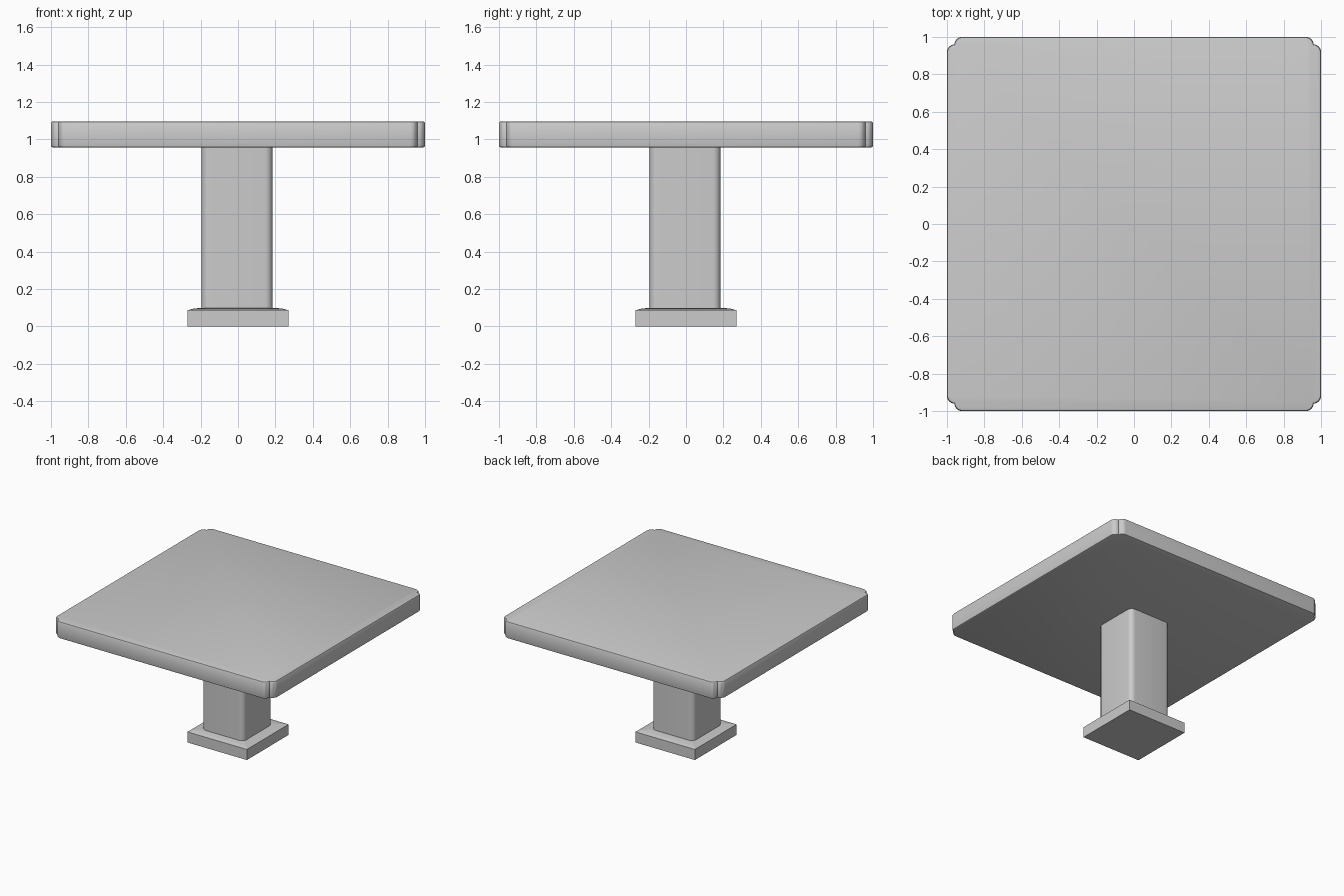
import bpy, bmesh
from math import sin, cos, pi, radians

if "Cube" in bpy.data.objects:
    bpy.data.objects.remove(bpy.data.objects["Cube"])


def arc(cx, cy, r, n=6):
    return [(cx + r * cos(pi / 2 * i / n), cy + r * sin(pi / 2 * i / n)) for i in range(n + 1)]


def block(name, corner, levels, offset=(0, 0), smooth=True):
    """Stack rings (inset, z); the corner points are repeated in four quadrants."""
    bm = bmesh.new()
    rings = []
    for inset, z in levels:
        ring = []
        pts = [(x - inset, y - inset) for x, y in corner]
        for _ in range(4):
            ring += [bm.verts.new((x + offset[0], y + offset[1], z)) for x, y in pts]
            pts = [(-y, x) for x, y in pts]
        rings.append(ring)
    for a, b in zip(rings, rings[1:]):
        n = len(a)
        for i in range(n):
            j = (i + 1) % n
            bm.faces.new((a[i], a[j], b[j], b[i]))
    bm.faces.new(rings[0][::-1])
    bm.faces.new(rings[-1])
    bmesh.ops.recalc_face_normals(bm, faces=bm.faces[:])
    me = bpy.data.meshes.new(name)
    bm.to_mesh(me)
    bm.free()
    ob = bpy.data.objects.new(name, me)
    bpy.context.collection.objects.link(ob)
    if smooth:
        bpy.context.view_layer.objects.active = ob
        ob.select_set(True)
        bpy.ops.object.shade_smooth_by_angle(angle=radians(35))
        ob.select_set(False)
    return ob


# Table top: each corner is two rounded lobes meeting in a notch
lobes = arc(0.96, 0.92, 0.04) + arc(0.92, 0.96, 0.04)[1:]
block("table_top", lobes,
      [(0.008, 0.958), (0.002, 0.961), (0, 0.967), (0, 1.088), (0.003, 1.094), (0.010, 1.097)])

# Rounded square column, set very slightly off centre
block("column", arc(0.15, 0.15, 0.04), [(0, 0.098), (0, 0.96)], offset=(-0.005, -0.005))

# Square foot with a gently sloped upper rim
block("foot", [(0.27, 0.27)], [(0, 0), (0, 0.087), (0.03, 0.095), (0.07, 0.10)], smooth=False)
